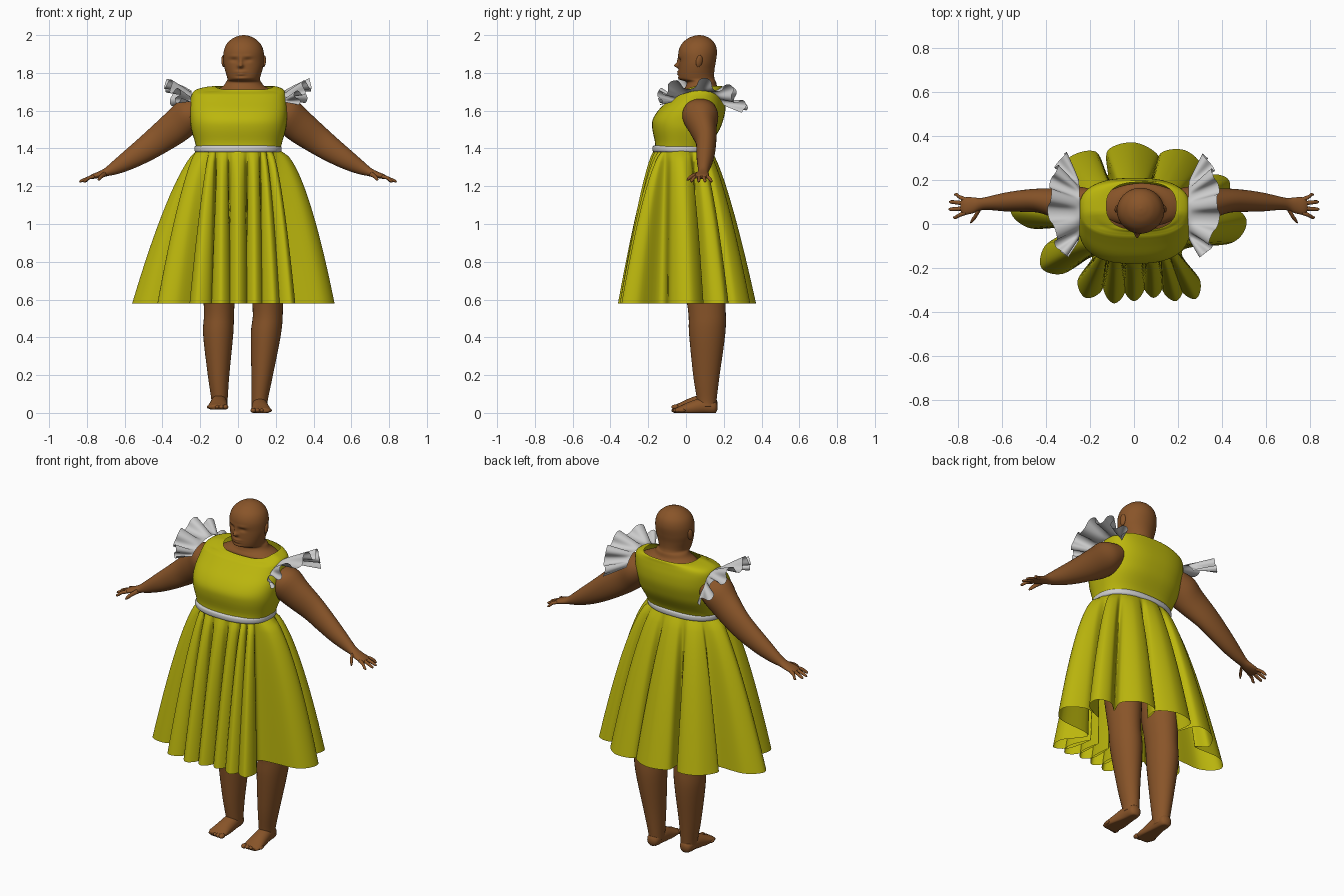
import bpy, bmesh, math
from mathutils import Vector

if "Cube" in bpy.data.objects:
    bpy.data.objects.remove(bpy.data.objects["Cube"])

X, Y, Z = Vector((1, 0, 0)), Vector((0, 1, 0)), Vector((0, 0, 1))


def material(name, rgb):
    m = bpy.data.materials.new(name)
    m.diffuse_color = (*rgb, 1)
    m.use_nodes = True
    m.node_tree.nodes["Principled BSDF"].inputs["Base Color"].default_value = m.diffuse_color
    return m


YELLOW = material("yellow_cloth", (0.5, 0.47, 0.004))
SKIN = material("skin", (0.25, 0.09, 0.022))


def spline(pts, n, closed=False):
    """Catmull-Rom curve through tuples of any length, n steps per span."""
    out, c = [], len(pts)
    get = (lambda i: pts[i % c]) if closed else (lambda i: pts[max(0, min(c - 1, i))])
    for i in range(c if closed else c - 1):
        for k in range(n):
            t = k / n
            out.append(tuple(0.5 * (2 * b + (d - a) * t + (2 * a - 5 * b + 4 * d - e) * t * t
                                    + (3 * b - a - 3 * d + e) * t ** 3)
                             for a, b, d, e in zip(get(i - 1), get(i), get(i + 1), get(i + 2))))
    if not closed:
        out.append(tuple(pts[-1]))
    return out


def loft(name, rings, mat=None, closed=True, cap=False):
    bm = bmesh.new()
    rows = [[bm.verts.new(p) for p in r] for r in rings]
    n = len(rows[0])
    for a, b in zip(rows, rows[1:]):
        for i in range(n if closed else n - 1):
            j = (i + 1) % n
            bm.faces.new((a[i], a[j], b[j], b[i]))
    if cap:
        bm.faces.new(rows[0][::-1])
        bm.faces.new(rows[-1])
    bmesh.ops.recalc_face_normals(bm, faces=bm.faces)
    for f in bm.faces:
        f.smooth = True
    me = bpy.data.meshes.new(name)
    bm.to_mesh(me)
    bm.free()
    ob = bpy.data.objects.new(name, me)
    bpy.context.collection.objects.link(ob)
    if mat:
        me.materials.append(mat)
    return ob


def tube(name, secs, mat=None, u=X, v=Y, steps=4, sides=32, power=2.0, cap=True, floor=None):
    """Sections are (x, y, z, radius along u, radius along v)."""
    rings = []
    for x, y, z, ru, rv in spline(secs, steps):
        ring = []
        for k in range(sides):
            a = math.tau * k / sides
            c, s = math.cos(a), math.sin(a)
            p = Vector((x, y, z)) + u * (ru * math.copysign(abs(c) ** (2 / power), c)) \
                + v * (rv * math.copysign(abs(s) ** (2 / power), s))
            if floor is not None:
                p.z = max(p.z, floor)
            ring.append(p)
        rings.append(ring)
    return loft(name, rings, mat, cap=cap)


def blob(name, loc, size, mat, rot=(0, 0, 0)):
    bpy.ops.mesh.primitive_uv_sphere_add(segments=20, ring_count=12, location=loc, rotation=rot)
    ob = bpy.context.object
    ob.name, ob.scale = name, size
    ob.data.materials.append(mat)
    bpy.ops.object.shade_smooth()


# Head and neck
head = tube("head", [(.035, .085, 1.69, .19, .1), (.033, .085, 1.71, .15, .098), (.03, .082, 1.73, .11, .083),
                     (.03, .08, 1.752, .093, .078), (.03, .06, 1.766, .086, .092), (.03, .055, 1.785, .09, .094),
                     (.03, .056, 1.82, .1, .095), (.03, .06, 1.86, .107, .098), (.03, .062, 1.91, .106, .102),
                     (.03, .065, 1.95, .092, .09), (.03, .068, 1.98, .062, .062), (.03, .07, 1.995, .03, .03),
                     (.03, .07, 2.0, .004, .004)], SKIN, steps=8, sides=96)
# Facial features: (x, z, width, height, push forward), applied as soft bumps on the front of the head
features = [(.014, 1.838, .013, .011, .024), (.014, 1.86, .01, .022, .011), (.015, 1.806, .026, .006, .009),
            (.015, 1.793, .022, .006, .009), (.016, 1.77, .03, .01, .006), (-.022, 1.868, .02, .01, -.008),
            (.052, 1.868, .02, .01, -.008), (-.022, 1.888, .028, .008, .004), (.052, 1.888, .028, .008, .004)]
for vert in head.data.vertices:
    p = vert.co
    if p.y < .06:
        p.y -= sum(f * math.exp(-((p.x - x) / w) ** 2 - ((p.z - z) / h) ** 2) for x, z, w, h, f in features)
for s in (-1, 1):
    blob("ear", (.03 + s * .107, .07, 1.862), (.01, .018, .032), SKIN, (-.15, s * .1, s * .35))

# Arms, hands and fingers
for s in (-1, 1):
    side = "right_" if s > 0 else "left_"
    across = Vector((s * .5, 0, .86))

    def limb(name, secs, **kw):
        tube(side + name, [(s * x, y, z, a, b) for x, y, z, a, b in secs], SKIN, Y, across, **kw)

    limb("arm", [(.2, .075, 1.605, .085, .07), (.265, .076, 1.57, .095, .093), (.33, .088, 1.515, .074, .09),
                 (.42, .105, 1.447, .056, .078), (.5, .105, 1.39, .05, .066), (.58, .1, 1.338, .043, .052),
                 (.65, .095, 1.297, .032, .036), (.695, .09, 1.275, .028, .023), (.73, .085, 1.262, .036, .018),
                 (.765, .082, 1.252, .039, .014), (.783, .082, 1.246, .03, .009)])
    for k, (y0, y1, reach) in enumerate([(.052, .03, .82), (.072, .067, .84), (.092, .1, .838), (.11, .133, .815)]):
        limb(f"finger_{k}", [(.76, y0, 1.252, .01, .01), (.79, (y0 + y1) / 2, 1.244, .0095, .009),
                             (reach - .01, y1, 1.228, .008, .007), (reach, y1, 1.223, .003, .003)], sides=12)
    limb("thumb", [(.70, .07, 1.268, .014, .013), (.72, .035, 1.255, .012, .011),
                   (.735, .015, 1.24, .009, .009), (.742, .006, 1.232, .003, .003)], sides=12)

# Legs, feet and toes
shape = [(.04, 1.1, .11, .13), (.08, .82, .1, .12), (.11, .55, .08, .1), (.112, .42, .08, .096),
         (.108, .2, .057, .07), (.11, .07, .043, .052), (.11, .035, .042, .05)]
for side, s, lift, xs in (("left_", -1, .018, (-.11, -.105, -.1, -.105, -.103, -.098, -.1)),
                          ("right_", 1, 0, (.12, .145, .158, .148, .128, .115, .115))):
    tube(side + "leg", [(x, y, z, a, b) for x, (y, z, a, b) in zip(xs, shape)], SKIN)
    fx = xs[-1]
    tube(side + "foot", [(fx, .166, .03 + lift, .012, .012), (fx, .15, .03 + lift, .034, .036),
                         (fx, .09, .035 + lift, .042, .045), (fx + s * .004, .02, .022 + lift, .048, .038),
                         (fx + s * .007, -.03, .015 + lift, .053, .022),
                         (fx + s * .007, -.058, .012 + lift, .046, .013)], SKIN, X, Z, floor=lift)
    for k in range(5):
        blob(side + f"toe_{k}", (fx + s * (.022 * k - .034), -.056 + .004 * k * k / 2, .013 + lift),
             (.015 - .0012 * k, .021, .013 - .001 * k), SKIN)

# Bodice with open neckline, dipping at the front
bodice = tube("bodice", [(.002, -.022, 1.385, .22, .145), (.003, -.014, 1.43, .23, .15), (.003, .0, 1.5, .25, .178),
                         (.003, .01, 1.55, .256, .187), (.003, .03, 1.6, .258, .178), (.003, .055, 1.65, .254, .153),
                         (.005, .072, 1.69, .248, .13), (.01, .078, 1.712, .23, .12), (.022, .082, 1.726, .19, .114),
                         (.033, .082, 1.73, .158, .108)], YELLOW, sides=64, power=2.6, cap=False)
for vert in bodice.data.vertices:
    p = vert.co
    if p.z > 1.69 and p.y < .05:
        p.z -= .018 * min(1, (p.z - 1.69) / .03) * min(1, (.05 - p.y) / .06)

# Waistband
tube("waistband", [(0, -.02, 1.38, .223, .15), (0, -.02, 1.388, .23, .157),
                   (0, -.02, 1.408, .23, .157), (0, -.02, 1.416, .22, .148)], sides=64, power=2.4, cap=False)

# Skirt: each hem fold is (valley x, valley y, tip x, tip y, half width), counterclockwise
folds = [(-.19, -.15, -.22, -.335, .06), (-.12, -.15, -.09, -.36, .052), (-.045, -.155, 0, -.35, .05),
         (.045, -.155, .09, -.335, .047), (.12, -.15, .19, -.35, .05), (.175, -.15, .28, -.34, .05),
         (.22, -.12, .51, .02, .09), (.3, .06, .43, .2, .06), (.28, .17, .23, .335, .1),
         (.09, .22, 0, .37, .115), (-.12, .22, -.29, .305, .11), (-.3, .15, -.56, .06, .08),
         (-.3, -.02, -.42, -.2, .075)]
hem_points, valley_angles = [], []
for i, (vx, vy, tx, ty, w) in enumerate(folds):
    nxt = folds[(i + 1) % len(folds)]
    mid = Vector(((vx + nxt[0]) / 2, (vy + nxt[1]) / 2))
    d = Vector((tx, ty)) - mid
    side = Vector((d.y, -d.x)).normalized() * w
    hem_points += [(vx, vy), tuple(mid + d * .68 + side), (tx, ty), tuple(mid + d * .68 - side)]
    a = math.atan2((vy + .02) / .15, vx / .223)
    while valley_angles and a < valley_angles[-1]:
        a += math.tau
    valley_angles.append(a)
valley_angles.append(valley_angles[0] + math.tau)
STEP, ROWS = 8, 26
hem = spline(hem_points, STEP, closed=True)
waist = []
for i in range(len(hem)):
    k, f = divmod(i / (4 * STEP), 1)
    a = valley_angles[int(k)] * (1 - f) + valley_angles[int(k) + 1] * f
    # waist point and how quickly this side flares out
    waist.append((.223 * math.cos(a), -.02 + .15 * math.sin(a),
                  .74 - .18 * max(0, math.cos(a)) ** 2 - .06 * max(0, -math.cos(a)) ** 2))
rings = []
for r in range(ROWS + 1):
    t = r / ROWS
    rings.append([(w[0] + (h[0] - w[0]) * t ** w[2], w[1] + (h[1] - w[1]) * t ** w[2], 1.39 - .81 * t)
                  for w, h in zip(waist, hem)])
loft("skirt", rings, YELLOW)

# Shoulder ruffles
inner = spline([(.25, -.075, 1.645), (.247, -.035, 1.68), (.245, .06, 1.705), (.247, .15, 1.69), (.25, .2, 1.63)], 50)
outer = spline([(.305, -.145, 1.65), (.345, -.1, 1.72), (.385, .07, 1.745), (.365, .225, 1.71), (.32, .315, 1.6)], 50)
for s in (-1, 1):
    rings = []
    for j in range(13):
        b = j / 12
        row = []
        for i, (p, q) in enumerate(zip(inner, outer)):
            p, q = Vector(p), Vector(q)
            lo, hi = max(i - 1, 0), min(i + 1, len(outer) - 1)
            tangent = (Vector(outer[hi]) - Vector(outer[lo])).normalized()
            normal = tangent.cross(q - p).normalized()
            f = i / (len(outer) - 1)
            phase = math.tau * 5 * f + s * .6 + .7 * math.sin(7 * f)
            pt = p.lerp(q, b) + normal * (.03 * b ** .8 * math.sin(phase)) \
                - tangent * (.008 * b * math.sin(2 * phase))
            row.append((s * pt.x, pt.y, pt.z))
        rings.append(row)
    loft(("right" if s > 0 else "left") + "_shoulder_ruffle", rings, closed=False)
